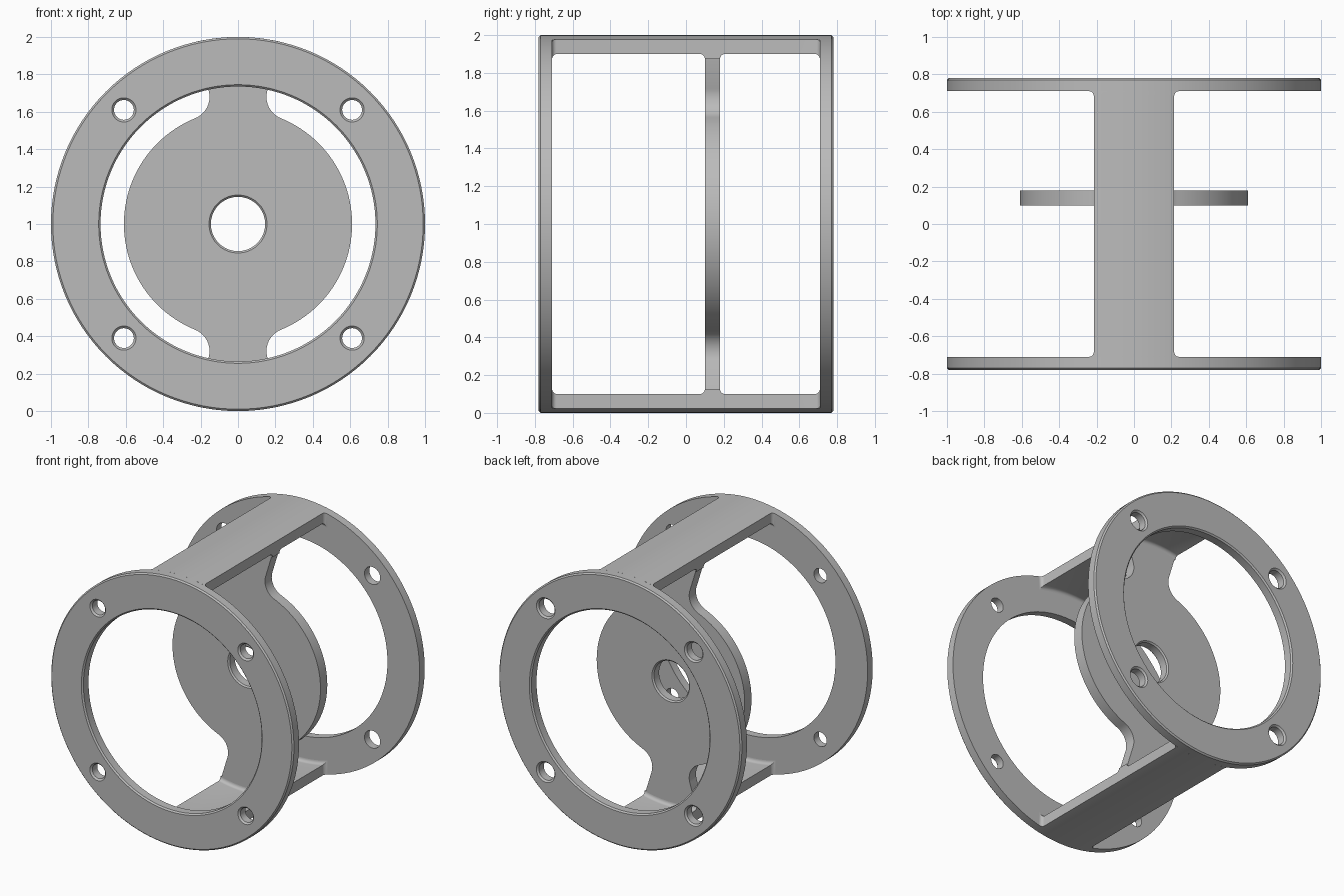
import bpy, bmesh, math
from math import sin, cos, pi, radians

cube = bpy.data.objects.get("Cube")
if cube:
    bpy.data.objects.remove(cube)

grey = bpy.data.materials.new("machined_grey")
grey.use_nodes = True
COLOUR = (0.5, 0.5, 0.5, 1)
grey.diffuse_color = COLOUR
grey.node_tree.nodes["Principled BSDF"].inputs["Base Color"].default_value = COLOUR

AXIS_Z = 1.0          # height of the round axis
RING_IN, RING_OUT = 0.71, 0.78
WEB_FRONT, WEB_BACK = 0.10, 0.18
HALF_W, BRIDGE_IN = 0.215, 0.925
FILLET = 0.025


def finish(name, bm):
    bmesh.ops.recalc_face_normals(bm, faces=bm.faces)
    mesh = bpy.data.meshes.new(name)
    bm.to_mesh(mesh)
    bm.free()
    obj = bpy.data.objects.new(name, mesh)
    bpy.context.collection.objects.link(obj)
    mesh.materials.append(grey)
    return obj


def smooth(obj):
    bpy.ops.object.select_all(action="DESELECT")
    obj.select_set(True)
    bpy.context.view_layer.objects.active = obj
    bpy.ops.object.shade_smooth_by_angle(angle=radians(30))


def loft(bm, loops, closed=False):
    """Join equal loops of points with quads; cap the ends unless closed."""
    rows = [[bm.verts.new(p) for p in loop] for loop in loops]
    n = len(rows[0])
    for i in range(len(rows) if closed else len(rows) - 1):
        a, b = rows[i], rows[(i + 1) % len(rows)]
        for j in range(n):
            k = (j + 1) % n
            bm.faces.new((a[j], a[k], b[k], b[j]))
    if not closed:
        bm.faces.new(rows[0])
        bm.faces.new(rows[-1])


def circle(r, y, cx=0, cz=AXIS_Z, n=48):
    return [(cx + r * cos(2 * pi * i / n), y, cz + r * sin(2 * pi * i / n)) for i in range(n)]


def cut(obj, bm):
    """Subtract the cutter mesh and apply the result."""
    cutter = finish("hole_cutter", bm)
    mod = obj.modifiers.new("holes", "BOOLEAN")
    mod.operation, mod.solver, mod.object = "DIFFERENCE", "EXACT", cutter
    bpy.ops.object.select_all(action="DESELECT")
    bpy.context.view_layer.objects.active = obj
    obj.select_set(True)
    bpy.ops.object.modifier_apply(modifier=mod.name)
    bpy.data.objects.remove(cutter)


# End rings, with chamfered outer edges and countersunk bolt holes
def end_ring(name, side, hole_r):
    c = 0.01
    profile = [(0.735, RING_IN), (1, RING_IN), (1, RING_OUT - c),
               (1 - c, RING_OUT), (0.735 + c, RING_OUT), (0.735, RING_OUT - c)]
    bm = bmesh.new()
    loft(bm, [circle(r, side * y, n=128) for r, y in profile], closed=True)
    ring = finish(name, bm)
    holes = bmesh.new()
    for sx in (-1, 1):
        for sz in (-1, 1):
            section = [(hole_r, RING_IN - 0.05), (hole_r, RING_OUT - 0.012),
                       (hole_r + 0.012, RING_OUT), (hole_r + 0.012, RING_OUT + 0.05)]
            loft(holes, [circle(r, side * y, sx * 0.61, AXIS_Z + sz * 0.61, 32)
                         for r, y in section])
    cut(ring, holes)
    smooth(ring)


end_ring("front_ring", -1, 0.053)
end_ring("back_ring", 1, 0.065)


# Curved bridges joining the rings, filleted into rings and web
def rise(distance):
    """Height of a quarter-round fillet at a distance from its wall."""
    d = min(max(distance, 0), FILLET)
    return FILLET - math.sqrt(FILLET ** 2 - (FILLET - d) ** 2)


def bridge(name, sign):
    steps = [FILLET * (1 - cos(pi / 2 * i / 6)) for i in range(7)]
    ys = [-RING_IN + s for s in steps] + [WEB_FRONT - s for s in reversed(steps)]
    ys += [WEB_BACK + s for s in steps] + [RING_IN - s for s in reversed(steps)]
    loops = []
    for y in ys:
        at_ring = rise(RING_IN - abs(y))
        at_web = rise(WEB_FRONT - y if y <= WEB_FRONT else y - WEB_BACK)
        w, r_in = HALF_W + at_ring, BRIDGE_IN - max(at_ring, at_web)
        loop = []
        for r, direction in ((1.0, 1), (r_in, -1)):
            a = math.asin(w / r)
            for i in range(25):
                t = direction * a * (i / 12 - 1)
                loop.append((r * sin(t), y, AXIS_Z + sign * r * cos(t)))
        loops.append(loop)
    bm = bmesh.new()
    loft(bm, loops)
    smooth(finish(name, bm))


bridge("top_bridge", 1)
bridge("bottom_bridge", -1)

# Central web: a disc with a waisted neck running to each bridge
DISC_R, NECK_R, NECK_ANGLE = 0.61, 0.124, radians(67.9)
ncx, ncz = (DISC_R + NECK_R) * cos(NECK_ANGLE), (DISC_R + NECK_R) * sin(NECK_ANGLE)
quarter = [(DISC_R * cos(NECK_ANGLE * i / 24), DISC_R * sin(NECK_ANGLE * i / 24)) for i in range(25)]
for i in range(1, 15):
    a = radians(247.9 - 85 * i / 14)
    quarter.append((ncx + NECK_R * cos(a), ncz + NECK_R * sin(a)))
quarter += [(HALF_W - 0.001, 0.9), (HALF_W - 0.001, 0.915)]
half = quarter + [(-x, z) for x, z in reversed(quarter)]
outline = half + [(x, -z) for x, z in reversed(half[1:-1])]
bm = bmesh.new()
loft(bm, [[(x, y, AXIS_Z + z) for x, z in outline] for y in (WEB_FRONT, WEB_BACK)])
web = finish("centre_web", bm)

# Chamfered bore through the web
bore = bmesh.new()
loft(bore, [circle(r, y, n=64) for r, y in
            ((0.155, WEB_FRONT - 0.05), (0.155, WEB_FRONT), (0.145, WEB_FRONT + 0.01),
             (0.145, WEB_BACK - 0.01), (0.155, WEB_BACK), (0.155, WEB_BACK + 0.05))])
cut(web, bore)
smooth(web)
